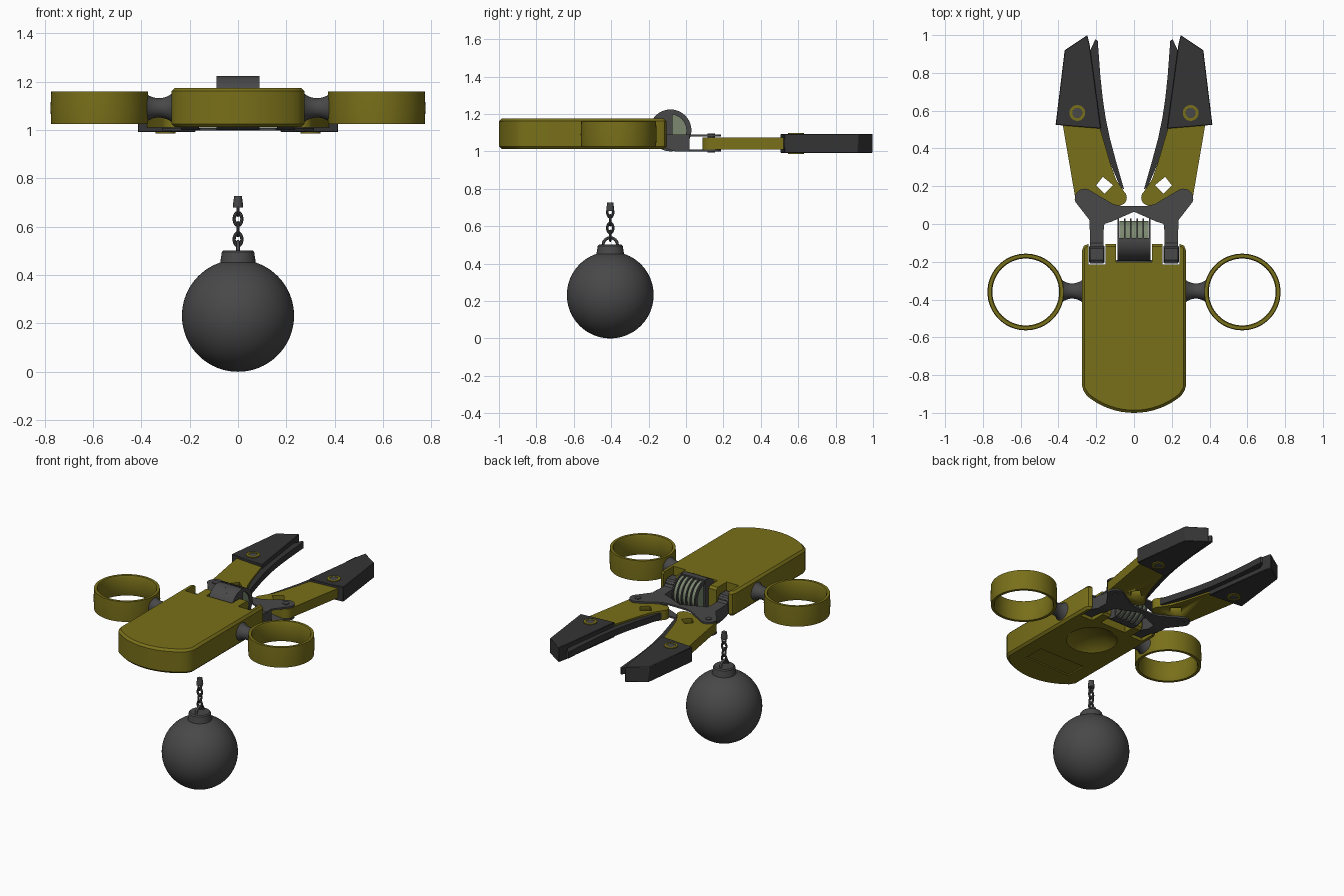
import bpy, bmesh
from math import sin, cos, pi, radians
from mathutils import Matrix

if "Cube" in bpy.data.objects:
    bpy.data.objects.remove(bpy.data.objects["Cube"])


def material(name, rgb):
    m = bpy.data.materials.new(name)
    m.diffuse_color = (*rgb, 1)
    m.use_nodes = True
    m.node_tree.nodes["Principled BSDF"].inputs["Base Color"].default_value = m.diffuse_color
    return m


OLIVE = material("olive_paint", (0.19, 0.16, 0.01))
GREY = material("dark_metal", (0.065, 0.065, 0.065))
BLACK = material("jaw_rubber", (0.035, 0.035, 0.035))
GREEN = material("coil_green", (0.2, 0.25, 0.16))

T = Matrix.Translation
# local x,y,z -> world y,z,x : profiles drawn in the side view, or turned about x
SIDE = Matrix(((0, 0, 1, 0), (1, 0, 0, 0), (0, 1, 0, 0), (0, 0, 0, 1)))


def finish(name, bm, mat, mirror=False, bevel=0, matrix=Matrix()):
    bmesh.ops.transform(bm, matrix=matrix, verts=bm.verts)
    bmesh.ops.remove_doubles(bm, verts=bm.verts, dist=1e-5)
    bmesh.ops.recalc_face_normals(bm, faces=bm.faces)
    me = bpy.data.meshes.new(name)
    bm.to_mesh(me)
    bm.free()
    me.materials.append(mat)
    me.polygons.foreach_set("use_smooth", [True] * len(me.polygons))
    me.set_sharp_from_angle(angle=radians(30))
    ob = bpy.data.objects.new(name, me)
    bpy.context.collection.objects.link(ob)
    if bevel:
        b = ob.modifiers.new("bevel", "BEVEL")
        b.width, b.segments, b.limit_method = bevel, 1, 'ANGLE'
    if mirror:
        ob.modifiers.new("mirror", "MIRROR")
    return ob


def prism(name, pts, z0, z1, mat, **kw):
    bm = bmesh.new()
    f = bm.faces.new([bm.verts.new((x, y, z0)) for x, y in pts])
    r = bmesh.ops.extrude_face_region(bm, geom=[f])
    for v in r["geom"]:
        if isinstance(v, bmesh.types.BMVert):
            v.co.z = z1
    return finish(name, bm, mat, **kw)


def lathe(name, profile, mat, segs=48, closed=False, **kw):
    bm = bmesh.new()
    rings = [[bm.verts.new((r * cos(2 * pi * i / segs), r * sin(2 * pi * i / segs), h))
              for i in range(segs)] for r, h in profile]
    pairs = list(zip(rings, rings[1:])) + ([(rings[-1], rings[0])] if closed else [])
    for a, b in pairs:
        for i in range(segs):
            j = (i + 1) % segs
            bm.faces.new((a[i], a[j], b[j], b[i]))
    return finish(name, bm, mat, **kw)


def arc(cx, cy, r, a0, a1, n):
    return [(cx + r * cos(radians(a0 + (a1 - a0) * i / n)),
             cy + r * sin(radians(a0 + (a1 - a0) * i / n))) for i in range(n + 1)]


def box(x0, x1, y0, y1):
    return [(x0, y0), (x1, y0), (x1, y1), (x0, y1)]


def both(half):
    return half + [(-x, y) for x, y in reversed(half) if x > 1e-6]


def cut(ob, cutter):
    bpy.context.view_layer.objects.active = ob
    m = ob.modifiers.new("cut", "BOOLEAN")
    m.object, m.solver = cutter, 'EXACT'
    for mod in list(ob.modifiers):
        if mod.type in {'BEVEL', 'BOOLEAN'}:
            bpy.ops.object.modifier_apply(modifier=mod.name)
    bpy.data.objects.remove(cutter)


# Body slab with rounded nose, hinge notches and underside recesses
nose = [(0.39 * sin(radians(a)), -0.61 - 0.39 * cos(radians(a))) for a in range(0, 41, 5)]
half = nose + [(0.275, -0.87), (0.275, -0.125), (0.255, -0.105)]
body = prism("body", both(half), 1.012, 1.175, OLIVE, bevel=0.018)
for x0, x1, y0 in ((-0.095, 0.095, -0.2), (0.152, 0.242, -0.215), (-0.242, -0.152, -0.215)):
    cut(body, prism("notch_cutter", box(x0, x1, y0, 0), 0.9, 1.3, OLIVE))
cut(body, lathe("dish_cutter", [(0.265 * sin(pi * i / 48), -0.265 * cos(pi * i / 48))
                                for i in range(49)], OLIVE, 64, matrix=T((0, -0.4, 0.797))))
cut(body, prism("panel_cutter", box(-0.17, 0.17, -0.82, -0.68), 0.9, 1.02, OLIVE))
body.data.set_sharp_from_angle(angle=radians(30))

# Side rings and their waisted struts
lathe("side_ring", [(0.2, 1.025), (0.203, 1.09), (0.2, 1.16), (0.182, 1.16), (0.177, 1.15),
                    (0.177, 1.035), (0.182, 1.025)], OLIVE, 64, closed=True, mirror=True,
      matrix=T((0.573, -0.36, 0)))
waist = [(0, 0.26)] + [(0.04 + 0.025 * (2 * i / 12 - 1) ** 2, 0.265 + 0.125 * i / 12)
                       for i in range(13)] + [(0, 0.392)]
lathe("ring_strut", waist, GREY, 32, mirror=True, matrix=T((0, -0.355, 1.092)) @ SIDE)

# Drive drum: half cover, coil core and thin fins
CY, CZ = -0.083, 1.112
prism("drum_cover", arc(CY, CZ, 0.112, 85, 275, 24), -0.088, 0.088, GREY, matrix=SIDE)
lathe("drum_coil", [(0, -0.078), (0.1, -0.078), (0.1, 0.078), (0, 0.078)], GREEN, 40,
      matrix=T((0, CY, CZ)) @ SIDE)
for i in range(6):
    x = -0.083 + 0.0332 * i
    lathe("drum_fin", [(0.085, x - 0.004), (0.112, x - 0.004), (0.112, x + 0.004),
                       (0.085, x + 0.004)], GREY, 40, closed=True,
          matrix=T((0, CY, CZ)) @ SIDE)

# Hinge lugs and two-plate bracket
prism("hinge_lug", [(-0.21, 1.03), (-0.21, 1.115), (-0.19, 1.13), (-0.13, 1.13), (-0.1, 1.09),
                    (0.02, 1.088), (0.02, 1.0), (-0.06, 1.0), (-0.12, 1.02)],
      0.162, 0.233, GREY, matrix=SIDE, mirror=True)
prism("lug_collar", box(0.155, 0.239, -0.21, -0.11), 1.03, 1.12, GREY, mirror=True, bevel=0.01)
plate = [(0, 0.095), (0.065, 0.095), (0.11, 0.105)] + arc(0.262, 0.135, 0.052, 125, -20, 10) + [
    (0.235, 0.02), (0.235, -0.03), (0.16, -0.03), (0.157, 0.0), (0.12, 0.012), (0, 0.065)]
outline = plate[:-1] + [plate[-1]] + [(-x, y) for x, y in reversed(plate[1:-1])]
for z in (0.998, 1.079):
    prism("bracket_plate", outline, z, z + 0.011, GREY)
lathe("bracket_pin", [(0, 0.994), (0.02, 0.994), (0.02, 1.095), (0, 1.095)], GREY, 20,
      mirror=True, matrix=T((0.262, 0.135, 0)))

# Claw arms with a diamond opening
arm = arc(0.08, 0.14, 0.042, 130, 270, 8) + [(0.14, 0.11)] + arc(0.262, 0.135, 0.048, -100, -5, 6) + [
    (0.378, 0.53), (0.37, 0.64), (0.2, 0.64), (0.178, 0.5), (0.125, 0.32), (0.095, 0.235)]
claw_arm = prism("claw_arm", arm, 1.011, 1.075, OLIVE, mirror=True)
cut(claw_arm, prism("diamond_cutter", [(0.165, 0.25), (0.11, 0.205), (0.155, 0.16), (0.2, 0.205)],
                    0.9, 1.2, OLIVE))

# Gripping strips along the inner curve
inner = [(0.053, 0.185), (0.092, 0.32), (0.127, 0.45), (0.15, 0.56), (0.165, 0.66),
         (0.178, 0.78), (0.192, 0.97)]
prism("grip_strip", inner + [(0.205, 0.978), (0.24, 0.9), (0.2, 0.62), (0.18, 0.5),
                             (0.125, 0.32), (0.07, 0.19)], 1.022, 1.064, BLACK, mirror=True)

# Jaw tips and their bolts
prism("jaw_tip", [(0.415, 0.525), (0.367, 0.92), (0.247, 1.0), (0.235, 0.95), (0.175, 0.505)],
      0.992, 1.092, BLACK, mirror=True, bevel=0.003)
lathe("jaw_bolt_ring", [(0.027, 0.986), (0.042, 0.986), (0.042, 1.097), (0.027, 1.097)], OLIVE, 32,
      closed=True, mirror=True, matrix=T((0.3, 0.588, 0)))
lathe("jaw_bolt", [(0, 0.988), (0.026, 0.988), (0.026, 1.095), (0, 1.095)], GREY, 24,
      mirror=True, matrix=T((0.3, 0.588, 0)))

# Hanging ball, collar and chain
BY = -0.405
HANG = T((0, BY, 0))
lathe("ball", [(0.232 * sin(pi * i / 40), 0.232 - 0.232 * cos(pi * i / 40)) for i in range(41)],
      GREY, 64, matrix=HANG)
lathe("ball_collar", [(0, 0.43), (0.077, 0.43), (0.067, 0.495), (0.06, 0.502), (0, 0.502)],
      GREY, 40, matrix=HANG)
lathe("collar_loop", arc(0.038, 0, 0.008, 0, 330, 11), GREY, 32, closed=True,
      matrix=T((0, BY, 0.5)) @ SIDE)
for i in range(4):
    turn = Matrix.Rotation(pi / 2 * (i % 2 + 1), 4, 'Z')
    lathe("chain_link", arc(0.016, 0, 0.0065, 0, 315, 7), GREY, 24, closed=True,
          matrix=T((0, BY, 0.548 + 0.042 * i)) @ turn @ Matrix.Diagonal((1, 1, 1.5, 1)) @ SIDE)
lathe("chain_cap", [(0, 0.68), (0.02, 0.68), (0.021, 0.69), (0.016, 0.727), (0, 0.727)],
      GREY, 20, matrix=HANG)
